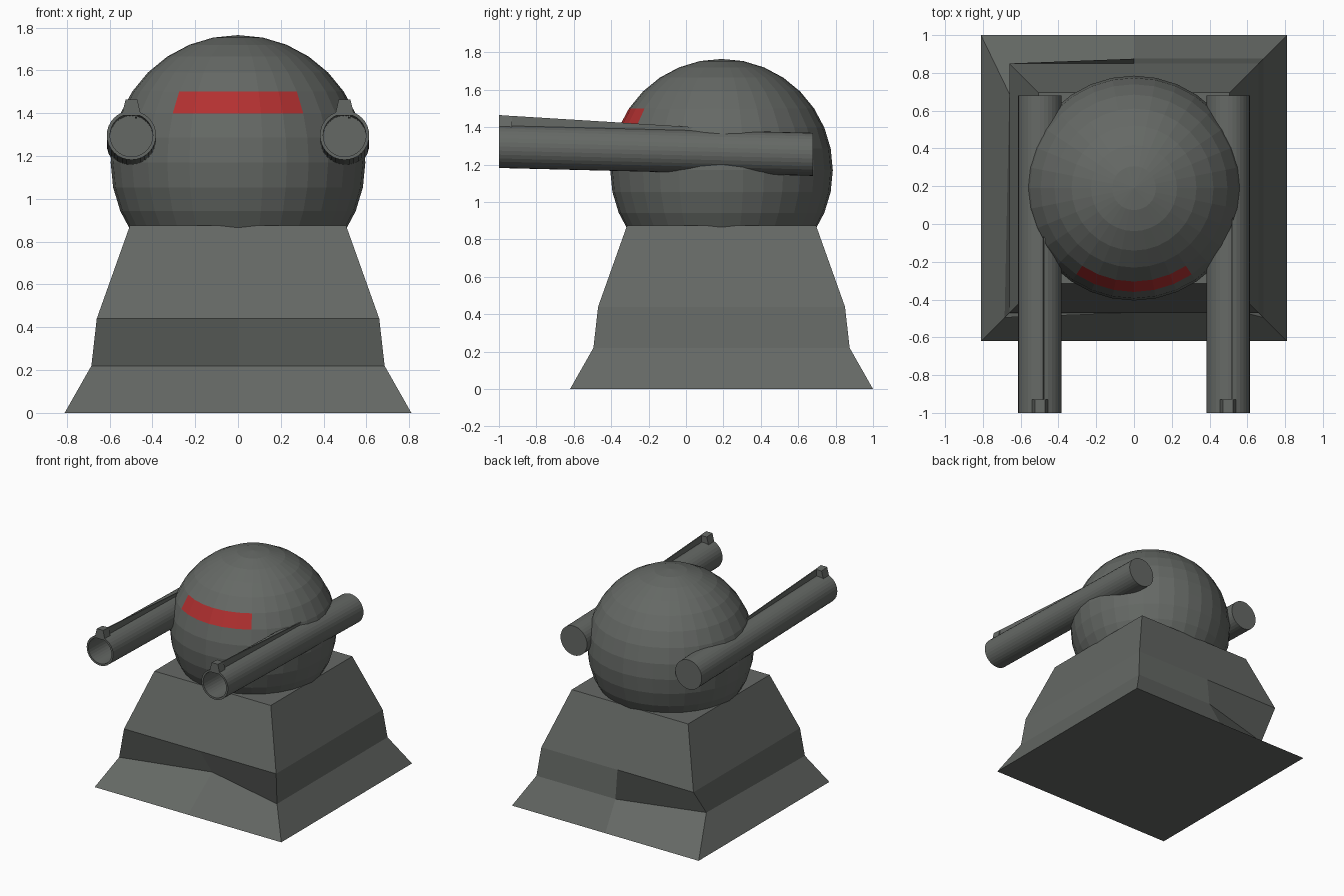
import bpy, bmesh, math
from mathutils import Vector, Matrix

cube = bpy.data.objects.get("Cube")
if cube:
    bpy.data.objects.remove(cube, do_unlink=True)


def material(name, rgb):
    m = bpy.data.materials.new(name)
    m.use_nodes = True
    m.diffuse_color = (*rgb, 1)
    m.node_tree.nodes["Principled BSDF"].inputs["Base Color"].default_value = (*rgb, 1)
    return m


GREY = material("dark_grey", (0.13, 0.14, 0.13))
RED = material("visor_red", (0.45, 0.03, 0.03))
CY = 0.19  # depth of the turret axis


def finish(name, bm, *mats):
    bmesh.ops.recalc_face_normals(bm, faces=bm.faces)
    mesh = bpy.data.meshes.new(name)
    bm.to_mesh(mesh)
    bm.free()
    for m in mats:
        mesh.materials.append(m)
    obj = bpy.data.objects.new(name, mesh)
    bpy.context.collection.objects.link(obj)
    return obj


def loft(bm, rings):
    """Join rings of points into a closed solid."""
    loops = [[bm.verts.new(p) for p in ring] for ring in rings]
    for a, b in zip(loops, loops[1:]):
        n = len(a)
        for i in range(n):
            bm.faces.new((a[i], a[(i + 1) % n], b[(i + 1) % n], b[i]))
    bm.faces.new(loops[0][::-1])
    bm.faces.new(loops[-1])


# Pedestal: stepped square tower, with a dented front and one dented rear corner
def square_ring(half, z):
    f, b = CY - half, CY + half
    return [(-half, f, z), (0, f, z), (half, f, z), (half, b, z), (0, b, z), (-half, b, z)]


rings = [square_ring(h, z) for h, z in ((0.81, 0), (0.685, 0.22), (0.66, 0.44), (0.505, 0.875))]
rings[1][1] = (0, -0.32, 0.22)
rings[1][5] = (-0.66, 0.69, 0.22)
bm = bmesh.new()
loft(bm, rings)
finish("pedestal", bm, GREY)

# Turret dome with a red visor patch on its front faces
centre = Vector((0, CY, 1.17))
bm = bmesh.new()
bmesh.ops.create_uvsphere(bm, u_segments=32, v_segments=16, radius=0.595)
for face in bm.faces:
    d = face.calc_center_median().normalized()
    lat = math.degrees(math.asin(d.z))
    lon = math.degrees(math.atan2(d.x, -d.y))
    face.material_index = int(22.5 < lat < 33.75 and abs(lon) < 33.75)
bmesh.ops.translate(bm, verts=bm.verts, vec=centre)
finish("turret_dome", bm, GREY, RED)


# Gun barrels: slightly raised tubes with a hollow muzzle
def circle(x, radius, along, rear, front):
    c = rear.lerp(front, along)
    steps = [2 * math.pi * i / 32 for i in range(32)]
    return [c + Vector((radius * math.cos(a), 0, radius * math.sin(a))) for a in steps]


def wedge(bm, x, y0, y1, top0, top1, low0, low1, half_top, half_low):
    """Rib with a trapezoid section running from y0 to y1."""
    loft(bm, [[(x - half_low, y, low), (x + half_low, y, low),
               (x + half_top, y, top), (x - half_top, y, top)]
              for y, top, low in ((y0, top0, low0), (y1, top1, low1))])


for side, x in (("left", 0.498), ("right", -0.498)):
    rear, front = Vector((x, 0.68, 1.255)), Vector((x, -1, 1.297))
    bm = bmesh.new()
    loft(bm, [circle(x, r, t, rear, front)
              for r, t in ((0.115, 0), (0.115, 1), (0.1, 1), (0.1, 0.8))])
    finish(side + "_barrel", bm, GREY)

    # Front sight block and the thin rib behind it
    bm = bmesh.new()
    wedge(bm, x, -1, -0.93, 1.465, 1.46, 1.39, 1.39, 0.027, 0.045)
    finish(side + "_sight", bm, GREY)
    bm = bmesh.new()
    wedge(bm, x + 0.022, -0.94, 0.05, 1.461, 1.4, 1.38, 1.36, 0.004, 0.005)
    finish(side + "_sight_rib", bm, GREY)
